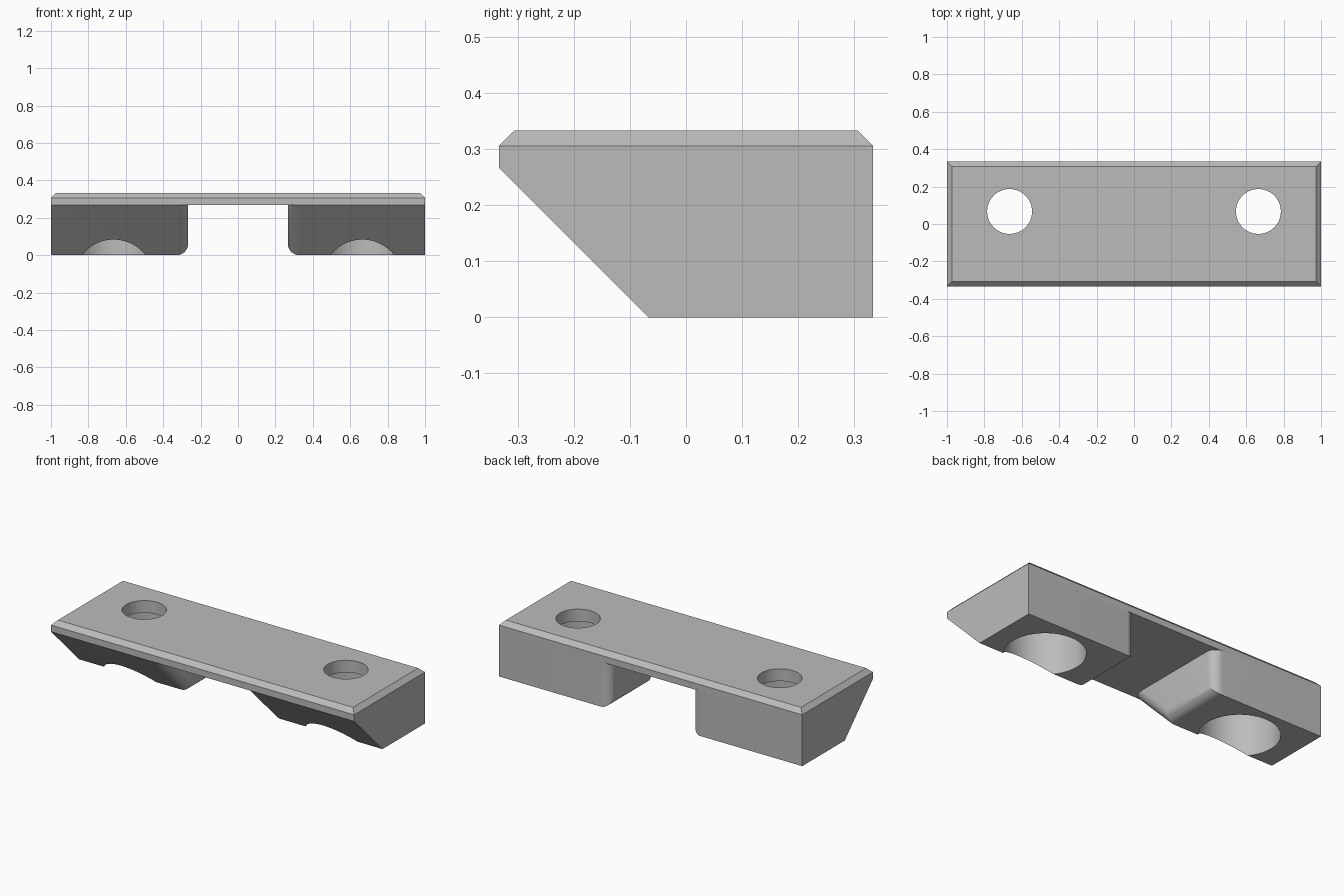
import bpy, bmesh
from mathutils import Matrix

cube = bpy.data.objects.get("Cube")
if cube:
    bpy.data.objects.remove(cube, do_unlink=True)

HALF_X, HALF_Y = 1.0, 1 / 3       # footprint
UNDER, TOP = 0.267, 0.333         # plate underside and top
CHAMFER, FILLET = 0.027, 0.06
HOLE_X, HOLE_Y = 0.665, 0.067

grey = bpy.data.materials.new("plain grey")
grey.use_nodes = True
colour = (0.5, 0.5, 0.5, 1)
grey.diffuse_color = colour
grey.node_tree.nodes["Principled BSDF"].inputs["Base Color"].default_value = colour


def add_object(name, bm):
    bmesh.ops.recalc_face_normals(bm, faces=bm.faces)
    mesh = bpy.data.meshes.new(name)
    bm.to_mesh(mesh)
    bm.free()
    mesh.materials.append(grey)
    obj = bpy.data.objects.new(name, mesh)
    bpy.context.collection.objects.link(obj)
    return obj


def make_plate():
    # Flat plate with a chamfer round its top
    bm = bmesh.new()
    size = Matrix.Diagonal((2 * HALF_X, 2 * HALF_Y, TOP - UNDER, 1))
    bmesh.ops.create_cube(bm, size=1, matrix=Matrix.Translation((0, 0, (TOP + UNDER) / 2)) @ size)
    rim = [e for e in bm.edges if all(v.co.z > TOP - 0.01 for v in e.verts)]
    bmesh.ops.bevel(bm, geom=rim, offset=CHAMFER, segments=1, affect='EDGES')
    return add_object("mounting_bracket", bm)


def make_foot(name, side):
    # Block with a sloped front, rounded round its inner face
    inner = side * 0.267
    profile = [(-HALF_Y, UNDER), (-0.067, 0), (HALF_Y, 0), (HALF_Y, UNDER)]
    bm = bmesh.new()
    face = bm.faces.new([bm.verts.new((inner, y, z)) for y, z in profile])
    out = bmesh.ops.extrude_face_region(bm, geom=[face], use_keep_orig=True)
    moved = [g for g in out["geom"] if isinstance(g, bmesh.types.BMVert)]
    bmesh.ops.translate(bm, verts=moved, vec=(side * HALF_X - inner, 0, 0))
    bmesh.ops.recalc_face_normals(bm, faces=bm.faces)
    rounded = [e for e in bm.edges
               if all(abs(v.co.x - inner) < 0.001 for v in e.verts)
               and min(v.co.z for v in e.verts) < 0.01]
    bmesh.ops.bevel(bm, geom=rounded, offset=FILLET, segments=10, profile=0.5, affect='EDGES')
    return add_object(name, bm)


def make_drill(name, side, radius, low, high):
    # Vertical cylinder for cutting a hole
    bm = bmesh.new()
    bmesh.ops.create_cone(bm, cap_ends=True, segments=64, radius1=radius, radius2=radius,
                          depth=high - low,
                          matrix=Matrix.Translation((side * HOLE_X, HOLE_Y, (low + high) / 2)))
    return add_object(name, bm)


def combine(body, tool, operation):
    mod = body.modifiers.new(tool.name, 'BOOLEAN')
    mod.operation = operation
    mod.solver = 'EXACT'
    mod.object = tool
    tool.hide_render = True
    bpy.context.view_layer.objects.active = body
    bpy.ops.object.modifier_apply(modifier=mod.name)
    bpy.data.objects.remove(tool, do_unlink=True)


bracket = make_plate()
for label, side in (("left", 1), ("right", -1)):
    combine(bracket, make_foot(label + "_foot", side), 'UNION')
    combine(bracket, make_drill(label + "_counterbore", side, 0.217, -0.1, 0.26), 'DIFFERENCE')
    combine(bracket, make_drill(label + "_screw_hole", side, 0.12, 0.1, 0.5), 'DIFFERENCE')

# Merge coplanar faces, then smooth only the rounded surfaces
bm = bmesh.new()
bm.from_mesh(bracket.data)
bmesh.ops.remove_doubles(bm, verts=bm.verts, dist=0.0001)
bmesh.ops.dissolve_limit(bm, angle_limit=0.002, verts=bm.verts, edges=bm.edges)
bm.to_mesh(bracket.data)
bm.free()
bpy.ops.object.select_all(action='DESELECT')
bracket.select_set(True)
bpy.context.view_layer.objects.active = bracket
bpy.ops.object.shade_smooth_by_angle(angle=0.5)
